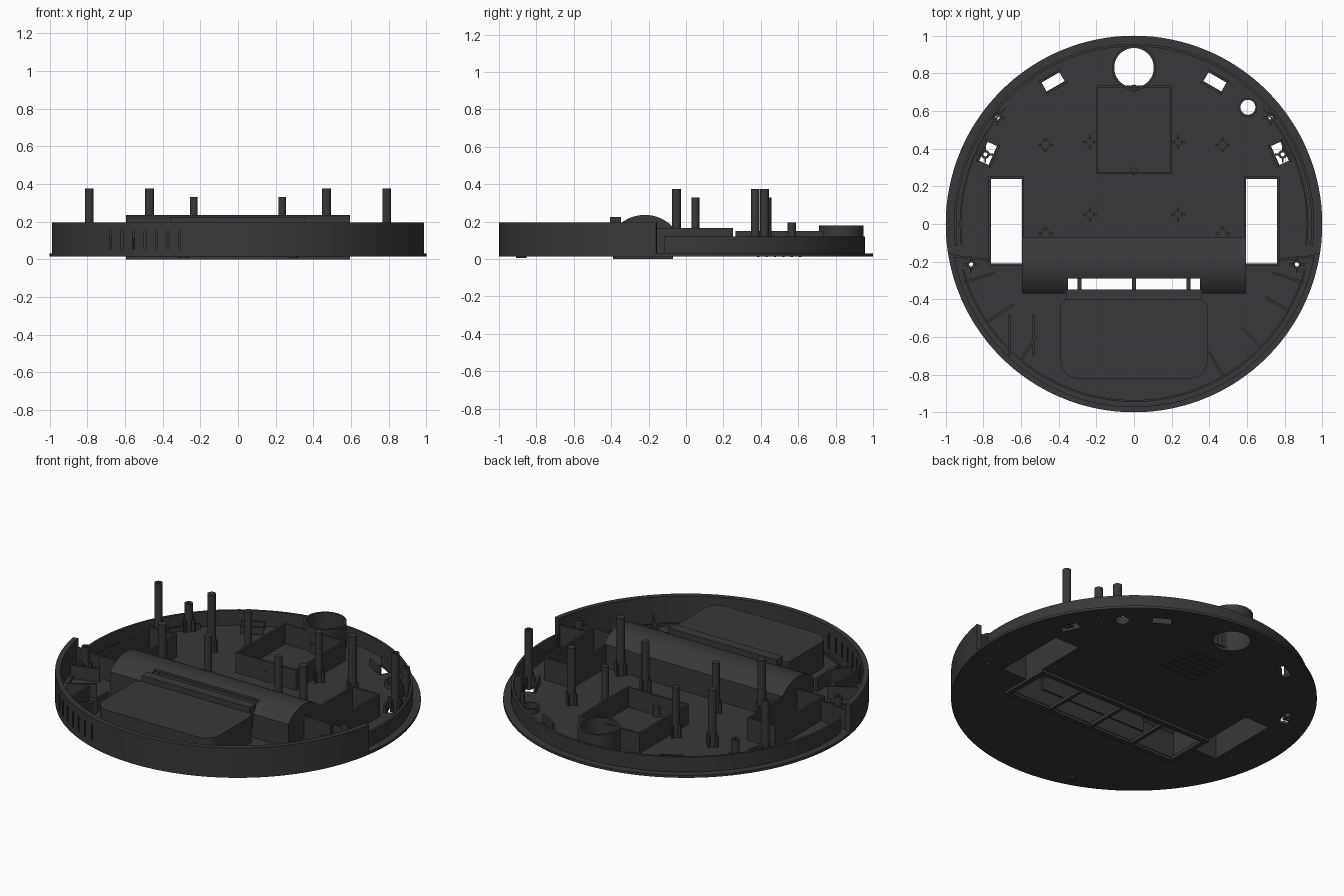
import bpy, bmesh, math
from mathutils import Vector, Matrix

if "Cube" in bpy.data.objects:
    bpy.data.objects.remove(bpy.data.objects["Cube"])

mat = bpy.data.materials.new("dark_plastic")
mat.diffuse_color = (0.04, 0.04, 0.043, 1)
mat.use_nodes = True
mat.node_tree.nodes["Principled BSDF"].inputs["Base Color"].default_value = mat.diffuse_color


def prism(bm, pts, z0, z1):
    """Extrude a closed xy outline from z0 to z1."""
    lo = [bm.verts.new((x, y, z0)) for x, y in pts]
    hi = [bm.verts.new((x, y, z1)) for x, y in pts]
    bm.faces.new(lo[::-1])
    bm.faces.new(hi)
    n = len(pts)
    for i in range(n):
        j = (i + 1) % n
        bm.faces.new((lo[i], lo[j], hi[j], hi[i]))


def circle(x, y, r, n=24):
    return [(x + r * math.cos(2 * math.pi * i / n), y + r * math.sin(2 * math.pi * i / n)) for i in range(n)]


def rect(x0, x1, y0, y1):
    return [(x0, y0), (x1, y0), (x1, y1), (x0, y1)]


def turned(x, y, w, d, deg):
    m = Matrix.Rotation(math.radians(deg), 2)
    return [tuple(m @ Vector(p) + Vector((x, y))) for p in rect(-w / 2, w / 2, -d / 2, d / 2)]


def rib(bm, a, b, z0, z1, t=0.012):
    d = Vector(b) - Vector(a)
    c = (Vector(a) + Vector(b)) / 2
    prism(bm, turned(c.x, c.y, d.length, t, math.degrees(math.atan2(d.y, d.x))), z0, z1)


def ring(bm, r0, r1, z0, z1, a0=0, a1=360, n=96, cx=0, cy=0):
    """Ring wall, full or only from angle a0 to a1."""
    full = a1 - a0 >= 360
    rows = []
    for i in range(n if full else n + 1):
        a = math.radians(a0 + (a1 - a0) * i / n)
        c, s = math.cos(a), math.sin(a)
        rows.append([bm.verts.new((cx + r * c, cy + r * s, z))
                     for r, z in ((r0, z0), (r1, z0), (r1, z1), (r0, z1))])
    for i in range(n):
        p, q = rows[i], rows[(i + 1) % len(rows)]
        for k in range(4):
            bm.faces.new((p[k], q[k], q[(k + 1) % 4], p[(k + 1) % 4]))
    if not full:
        bm.faces.new(rows[0])
        bm.faces.new(rows[-1][::-1])


def frame(bm, x0, x1, y0, y1, z0, z1, t):
    """Open rectangular wall of thickness t."""
    prism(bm, rect(x0, x1, y0, y0 + t), z0, z1)
    prism(bm, rect(x0, x1, y1 - t, y1), z0, z1)
    prism(bm, rect(x0, x0 + t, y0 + t, y1 - t), z0, z1)
    prism(bm, rect(x1 - t, x1, y0 + t, y1 - t), z0, z1)


def finish(name, bm):
    bmesh.ops.recalc_face_normals(bm, faces=bm.faces)
    me = bpy.data.meshes.new(name)
    bm.to_mesh(me)
    bm.free()
    me.materials.append(mat)
    ob = bpy.data.objects.new(name, me)
    bpy.context.collection.objects.link(ob)
    return ob


def cut(ob, cutter_bm):
    cutter = finish("cutter", cutter_bm)
    cutter.hide_render = True
    mod = ob.modifiers.new("cut", 'BOOLEAN')
    mod.operation, mod.solver, mod.object = 'DIFFERENCE', 'EXACT', cutter
    dg = bpy.context.evaluated_depsgraph_get()
    me = bpy.data.meshes.new_from_object(ob.evaluated_get(dg))
    ob.modifiers.clear()
    ob.data = me
    bpy.data.objects.remove(cutter)


F = 0.03  # floor height
screws = [(s * x, y) for s in (-1, 1) for x, y in ((0.725, 0.565), (0.79, 0.37), (0.865, -0.215))]
sensors = [(s * x, y, s * a) for s in (-1, 1) for x, y, a in ((0.43, 0.755, -30), (0.775, 0.375, -66))]

# Base plate with wheel, brush, caster, sensor and screw openings
bm = bmesh.new()
prism(bm, circle(0, 0, 1, 128), 0.015, F)
base = finish("base_plate", bm)
bm = bmesh.new()
prism(bm, circle(0, 0.83, 0.105, 48), -0.1, 0.1)
prism(bm, circle(0.605, 0.62, 0.04), -0.1, 0.1)
prism(bm, rect(-0.575, 0.575, -0.36, -0.085), -0.1, 0.1)
for x0, x1 in ((-0.76, -0.595), (0.595, 0.76)):
    prism(bm, rect(x0, x1, -0.21, 0.24), -0.1, 0.1)
for x, y, a in sensors:
    prism(bm, turned(x, y, 0.11, 0.055, a), -0.1, 0.1)
for x, y in screws:
    prism(bm, circle(x, y, 0.011, 12), -0.1, 0.1)
cut(base, bm)

# Tall front rim with vent slits
bm = bmesh.new()
ring(bm, 0.97, 1.0, 0.015, 0.195, 189.2, 350.8, 96)
rim = finish("front_rim", bm)
bm = bmesh.new()
for i in range(7):
    x = -0.677 + i * 0.061
    prism(bm, rect(x - 0.006, x + 0.006, -1.1, -0.6), 0.055, 0.15)
cut(rim, bm)

# Low rear wall and inner lips
bm = bmesh.new()
ring(bm, 0.943, 0.957, F, 0.12, -7, 187, 96)
ring(bm, 0.917, 0.926, F, 0.06, -7, 42, 32)
ring(bm, 0.917, 0.926, F, 0.06, 138, 187, 32)
ring(bm, 0.935, 0.945, F, 0.045, 195, 345, 64)
finish("rear_wall", bm)

# Caster tube and small sensor collar
bm = bmesh.new()
ring(bm, 0.105, 0.118, 0.015, 0.18, n=48, cy=0.83)
ring(bm, 0.04, 0.05, 0.015, 0.06, n=24, cx=0.605, cy=0.62)
finish("caster_tube", bm)

# Wheel wells
bm = bmesh.new()
for x0, x1 in ((-0.772, -0.583), (0.583, 0.772)):
    frame(bm, x0, x1, -0.222, 0.252, F - 0.005, 0.165, 0.012)
finish("wheel_wells", bm)

# Brush housing: arched shell along x with a suction slot
def arch(half, r, z0):
    cy, cz = -0.22, 0.03
    a = math.acos(half / r)
    pts = [(cy + half, z0)]
    for i in range(33):
        t = a + (math.pi - 2 * a) * i / 32
        pts.append((cy + r * math.cos(t), cz + r * math.sin(t)))
    return pts + [(cy - half, z0)]


def along_x(bm, half_len):
    for v in bm.verts:
        y, z, t = v.co
        v.co = (t * half_len, y, z)


bm = bmesh.new()
prism(bm, arch(0.15, 0.206, 0.015), -1, 1)
along_x(bm, 0.595)
housing = finish("brush_housing", bm)
bm = bmesh.new()
prism(bm, arch(0.136, 0.192, -0.1), -1, 1)
along_x(bm, 0.58)
cut(housing, bm)
bm = bmesh.new()
prism(bm, rect(-0.35, 0.35, -0.5, -0.29), 0.1, 0.4)
cut(housing, bm)

# Brush guard underneath
bm = bmesh.new()
frame(bm, -0.595, 0.595, -0.39, -0.07, 0, 0.02, 0.03)
for x in (-0.29, 0, 0.29):
    prism(bm, rect(x - 0.01, x + 0.01, -0.361, -0.099), 0, 0.02)
finish("brush_guard", bm)

# Dust bin slab with rounded front corners, and the duct bar behind it
bm = bmesh.new()
pts = [(0.36, -0.395), (-0.36, -0.395), (-0.39, -0.43)]
for cx, a0 in ((-0.30, 180), (0.30, 270)):
    for i in range(9):
        a = math.radians(a0 + i * 11.25)
        pts.append((cx + 0.09 * math.cos(a), -0.73 + 0.09 * math.sin(a)))
prism(bm, pts + [(0.39, -0.43)], F, 0.19)
finish("dust_bin", bm)
bm = bmesh.new()
prism(bm, rect(-0.36, 0.36, -0.405, -0.347), 0.1, 0.225)
finish("duct_bar", bm)

# Battery box with ventilation bars below
bm = bmesh.new()
frame(bm, -0.203, 0.203, 0.265, 0.735, F, 0.15, 0.012)
for y in (0.28, 0.72):
    prism(bm, circle(0, y, 0.02, 16), F, 0.09)
finish("battery_box", bm)
bm = bmesh.new()
for i in range(6):
    y = 0.38 + i * 0.045
    prism(bm, rect(-0.13, 0.13, y, y + 0.012), 0.01, 0.016)
finish("underside_bars", bm)

# Mounting posts with crossed foot ribs
bm = bmesh.new()
for s in (-1, 1):
    for x, y, r, top in ((0.47, 0.42, 0.024, 0.375), (0.47, -0.05, 0.024, 0.375),
                         (0.235, 0.435, 0.021, 0.33), (0.235, 0.05, 0.021, 0.33)):
        prism(bm, circle(s * x, y, r), F, top)
        for a in (0, 90):
            prism(bm, turned(s * x, y, 0.075, 0.01, a), F, 0.1)
finish("mounting_posts", bm)

# Hollow screw posts
bm = bmesh.new()
for x, y in screws:
    tall = abs(y - 0.37) < 0.01
    ring(bm, 0.011, 0.023, 0.02, 0.375 if tall else 0.195, n=24, cx=x, cy=y)
    for dx, dy in ((1, 0), (-1, 0), (0, 1), (0, -1)):
        rib(bm, (x + dx * 0.021, y + dy * 0.021), (x + dx * 0.042, y + dy * 0.042), F, 0.1, 0.01)
finish("screw_posts", bm)

# Drop sensor brackets beside the slots
bm = bmesh.new()
for x, y, a in sensors:
    d = Matrix.Rotation(math.radians(a), 2) @ Vector((0, 1))
    for k in (-0.036, 0.036):
        prism(bm, turned(x + d.x * k, y + d.y * k, 0.13, 0.012, a), F, 0.075)
finish("sensor_brackets", bm)

# Floor ribs in the front bay
bm = bmesh.new()
for a, b in (((0.7, -0.39), (0.82, -0.46)), ((0.57, -0.55), (0.67, -0.65)), ((0.4, -0.68), (0.47, -0.8)),
             ((-0.9, -0.31), (-0.74, -0.26)), ((-0.78, -0.52), (-0.64, -0.43)), ((-0.6, -0.72), (-0.52, -0.6)),
             ((-0.66, -0.7), (-0.66, -0.48)), ((-0.535, -0.7), (-0.535, -0.48)),
             ((0.9, -0.31), (0.74, -0.26))):
    rib(bm, a, b, F, 0.11)
for s in (-1, 1):
    rib(bm, (s * 0.772, -0.19), (s * 0.972, -0.17), F, 0.15)
finish("floor_ribs", bm)

# Small feet underneath
bm = bmesh.new()
for x, y in ((-0.29, -0.88), (0.29, -0.88)):
    prism(bm, circle(x, y, 0.028), 0.007, 0.02)
finish("feet", bm)

bpy.ops.object.select_all(action='SELECT')
bpy.context.view_layer.objects.active = base
bpy.ops.object.shade_smooth_by_angle(angle=math.radians(30))
